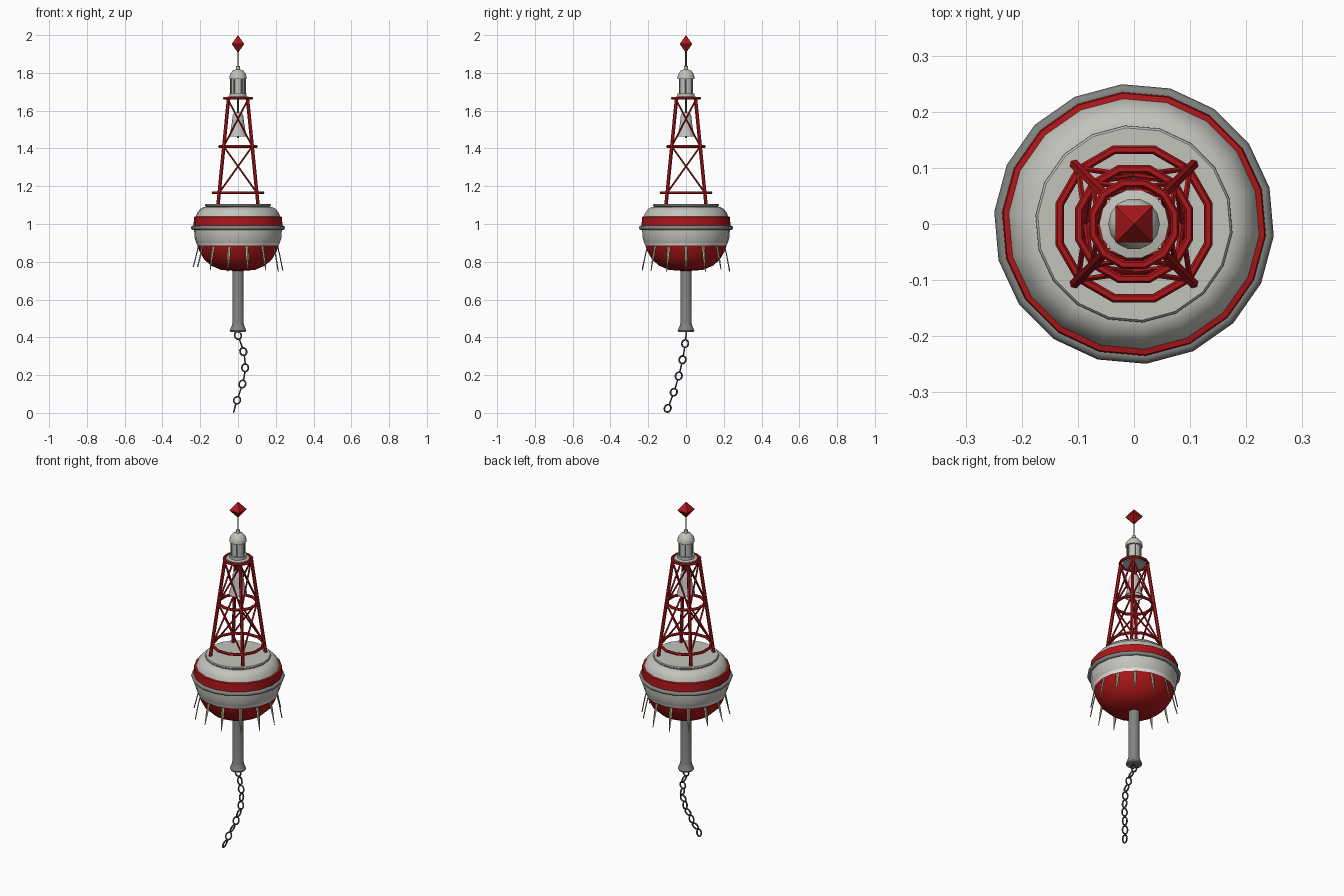
import bpy, bmesh, math, random
from mathutils import Vector, Matrix

if "Cube" in bpy.data.objects:
    bpy.data.objects.remove(bpy.data.objects["Cube"])

random.seed(4)


def mat(name, r, g, b):
    m = bpy.data.materials.new(name)
    m.diffuse_color = (r, g, b, 1)
    m.use_nodes = True
    m.node_tree.nodes["Principled BSDF"].inputs["Base Color"].default_value = m.diffuse_color
    return m


WHITE = mat("off_white", 0.55, 0.55, 0.51)
RED = mat("signal_red", 0.42, 0.008, 0.01)
GREY = mat("rubber_grey", 0.22, 0.23, 0.22)
STEEL = mat("dark_steel", 0.08, 0.085, 0.09)
WEED = mat("weed_green", 0.40, 0.44, 0.25)
PALE = mat("pale_stripe", 0.85, 0.85, 0.83)
OFFSET = math.radians(-5)


def finish(bm, name, m, smooth=None):
    bmesh.ops.recalc_face_normals(bm, faces=bm.faces[:])
    me = bpy.data.meshes.new(name)
    bm.to_mesh(me)
    bm.free()
    for x in (m if isinstance(m, list) else [m]):
        me.materials.append(x)
    ob = bpy.data.objects.new(name, me)
    bpy.context.collection.objects.link(ob)
    if smooth:
        bpy.ops.object.select_all(action='DESELECT')
        ob.select_set(True)
        bpy.context.view_layer.objects.active = ob
        bpy.ops.object.shade_smooth_by_angle(angle=math.radians(smooth))
    return ob


def lathe(name, prof, n, m, smooth=35, rot=0.0, closed=False):
    """Turn (radius, z) points around z; zero radius makes a pole."""
    bm = bmesh.new()
    rings = []
    for r, z in prof:
        if r < 1e-6:
            rings.append([bm.verts.new((0, 0, z))] * n)
        else:
            rings.append([bm.verts.new((r * math.cos(rot + math.tau * i / n),
                                        r * math.sin(rot + math.tau * i / n), z)) for i in range(n)])
    pairs = list(zip(rings, rings[1:]))
    if closed:
        pairs.append((rings[-1], rings[0]))
    for a, b in pairs:
        for i in range(n):
            j = (i + 1) % n
            vs = list(dict.fromkeys((a[i], a[j], b[j], b[i])))
            if len(vs) > 2:
                bm.faces.new(vs)
    return finish(bm, name, m, smooth)


def torus(name, R, r, z, n, k, m, rot=0.0):
    prof = [(R + r * math.cos(math.tau * i / k), z + r * math.sin(math.tau * i / k)) for i in range(k)]
    return lathe(name, prof, n, m, 50, rot, True)


def rods(name, segs, r, n, m):
    bm = bmesh.new()
    for a, b in segs:
        a, b = Vector(a), Vector(b)
        d = b - a
        M = Matrix.Translation((a + b) / 2) @ d.to_track_quat('Z', 'Y').to_matrix().to_4x4()
        bmesh.ops.create_cone(bm, cap_ends=True, segments=n, radius1=r, radius2=r, depth=d.length, matrix=M)
    return finish(bm, name, m, 50)


# float body: shoulders, painted band, lower side and red bottom
hull = lathe("float_hull", [(0, 1.09), (0.18, 1.09), (0.2, 1.08), (0.215, 1.062), (0.224, 1.04),
                            (0.231, 1.015), (0.233, 0.99), (0.233, 0.965), (0.23, 0.925), (0.222, 0.9),
                            (0.215, 0.885), (0.205, 0.855), (0.182, 0.815), (0.145, 0.78),
                            (0.09, 0.757), (0, 0.75)],
             18, [WHITE, RED, PALE], 40, OFFSET)
for p in hull.data.polygons:
    z = p.center.z
    p.material_index = 1 if z < 0.885 else 2 if z < 0.9 else 0
lathe("red_band", [(0.224, 1.04), (0.234, 1.038), (0.236, 0.99), (0.23, 0.985)], 18, RED, 35, OFFSET)
torus("rubber_fender", 0.238, 0.012, 0.98, 18, 8, GREY, OFFSET)
lathe("deck_plate", [(0, 1.107), (0.172, 1.107), (0.175, 1.103), (0.175, 1.095), (0.165, 1.088)], 18, WHITE, 30, OFFSET)
torus("deck_lip", 0.172, 0.004, 1.1, 18, 6, GREY, OFFSET)


# tower: four legs, three hoops and crossed braces
def leg(z):
    return 0.106 - 0.056 * (z - 1.1) / 0.565


def corner(i, z):
    a = math.radians(45 + 90 * i)
    r = leg(z) * math.sqrt(2)
    return (r * math.cos(a), r * math.sin(a), z)


rods("tower_legs", [(corner(i, 1.1), corner(i, 1.665)) for i in range(4)], 0.0095, 6, RED)
for name, R, z in (("lower_hoop", 0.137, 1.165), ("middle_hoop", 0.101, 1.41), ("upper_hoop", 0.075, 1.665)):
    torus(name, R, 0.008, z, 12, 6, RED, math.radians(15))
braces = []
for i in range(4):
    for lo, hi in ((1.165, 1.41), (1.41, 1.655)):
        braces += [(corner(i, lo), corner(i + 1, hi)), (corner(i + 1, lo), corner(i, hi))]
rods("tower_braces", braces, 0.005, 5, RED)

# bell hanging in the tower
lathe("bell", [(0, 1.592), (0.02, 1.59), (0.028, 1.575), (0.032, 1.54), (0.038, 1.5), (0.05, 1.462),
               (0.046, 1.462), (0.034, 1.5), (0.026, 1.56), (0, 1.575)], 14, WHITE, 40)
rods("bell_hanger", [((0, 0, 1.585), (0, 0, 1.67))], 0.006, 6, STEEL)
rods("bell_clapper", [((0, 0, 1.455), (0, 0, 1.57))], 0.006, 6, STEEL)

# lantern
lathe("lantern_base", [(0, 1.66), (0.062, 1.66), (0.062, 1.672), (0.046, 1.676), (0.046, 1.692), (0, 1.692)], 14, WHITE)
lathe("lantern_glass", [(0.036, 1.69), (0.036, 1.775)], 14, WHITE)
ring = [(0.039 * math.cos(math.tau * i / 6), 0.039 * math.sin(math.tau * i / 6)) for i in range(6)]
rods("lantern_bars", [((x, y, 1.69), (x, y, 1.775)) for x, y in ring], 0.004, 5, GREY)
lathe("lantern_dome", [(0, 1.768), (0.046, 1.768), (0.046, 1.78), (0.04, 1.797), (0.028, 1.812),
                       (0.011, 1.819), (0.011, 1.835), (0, 1.838)], 14, WHITE, 40)

# topmark
rods("topmark_mast", [((0, 0, 1.82), (0, 0, 1.92))], 0.004, 6, STEEL)
lathe("diamond_topmark", [(0, 2.0), (0.047, 1.953), (0, 1.906)], 4, RED, None, math.radians(45))

# tail tube with flared foot
lathe("tail_tube", [(0, 0.77), (0.03, 0.77), (0.03, 0.475), (0.034, 0.46), (0.044, 0.435), (0.04, 0.428), (0, 0.428)],
      12, GREY, 40)

# mooring chain: round links turned alternately along a curved drop
bm = bmesh.new()


def path(t):
    return Vector((0.034 * math.sin(t * 3.9) - 0.004 * t * t * t + 0.01 * t, -0.035 * t - 0.062 * t * t, 0.41 - 0.386 * t))


for i in range(10):
    t = i / 9
    d = (path(t + 0.02) - path(t - 0.02)).normalized()
    side = Vector((1, 0, 0)) if i % 2 == 0 else Vector((0, 1, 0))
    u = (side - d * side.dot(d)).normalized()
    w = d.cross(u)
    grid = []
    for a in range(12):
        A = math.tau * a / 12
        out = d * math.cos(A) + u * math.sin(A)
        c = path(t) + d * 0.021 * math.cos(A) + u * 0.0175 * math.sin(A)
        grid.append([bm.verts.new(c + (out * math.cos(B) + w * math.sin(B)) * 0.0045)
                     for B in (math.tau * k / 6 for k in range(6))])
    for a in range(12):
        for k in range(6):
            g, h, k2 = grid[a], grid[(a + 1) % 12], (k + 1) % 6
            bm.faces.new((g[k], g[k2], h[k2], h[k]))
finish(bm, "mooring_chain", STEEL, 50)

# weed strands hanging around the waterline
bm = bmesh.new()
for i in range(14):
    a = math.tau * i / 14
    R = Matrix.Rotation(a, 3, 'Z')
    end = 0.755 + random.uniform(-0.01, 0.025)
    rows = [(0.208, 0.89, 0.009), (0.222, 0.83, 0.0085), (0.237, end, 0.002)]
    vs = []
    for r, z, w in rows:
        vs.append([bm.verts.new(R @ Vector((r + dr, s * w, z))) for dr, s in ((0, -1), (0.003, 0), (0, 1), (-0.003, 0))])
    for p, q in zip(vs, vs[1:]):
        for k in range(4):
            bm.faces.new((p[k], p[(k + 1) % 4], q[(k + 1) % 4], q[k]))
    bm.faces.new(vs[0])
    bm.faces.new(vs[-1])
finish(bm, "weed_strands", WEED)
